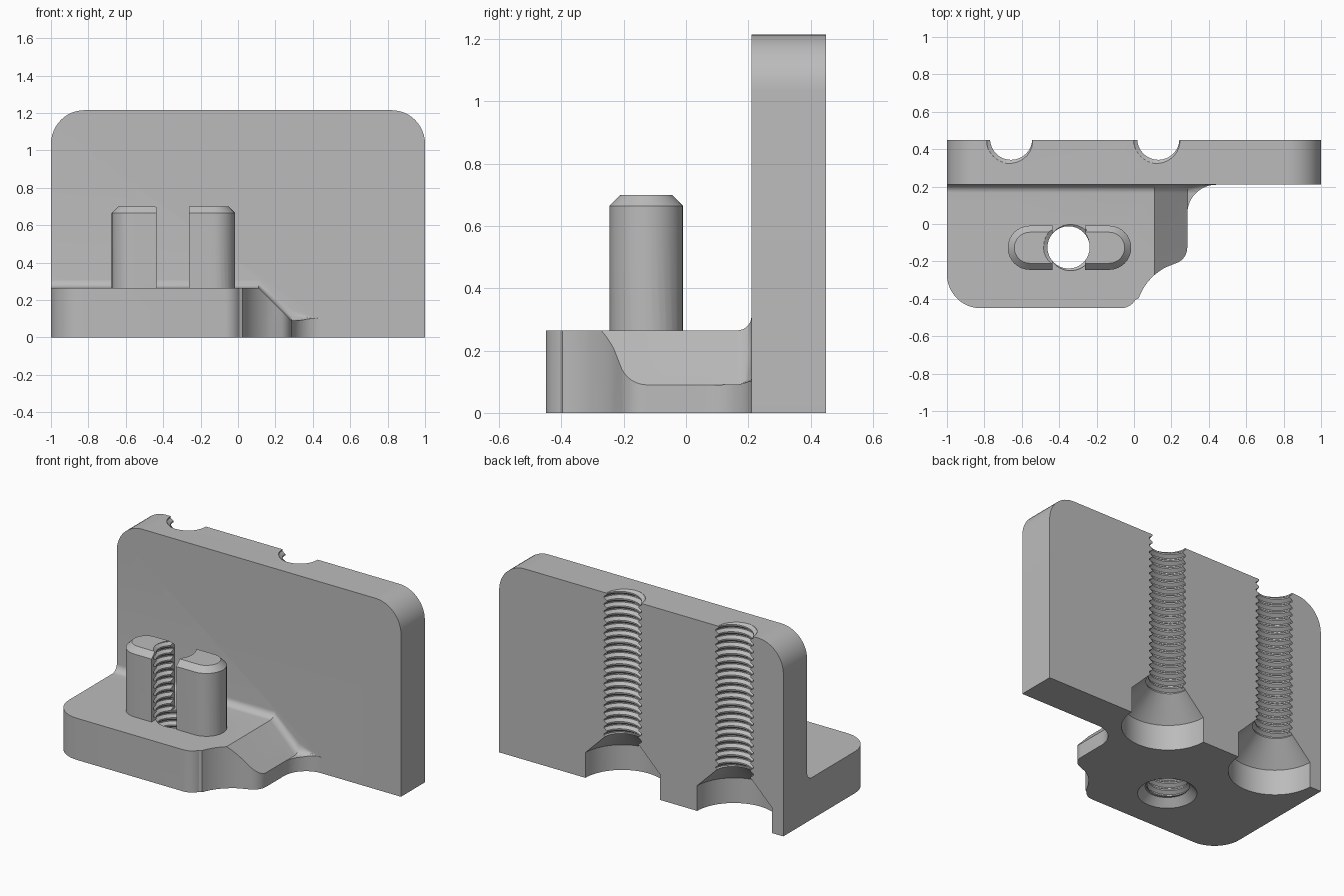
import bpy, bmesh
from math import pi, cos, sin, radians

if "Cube" in bpy.data.objects:
    bpy.data.objects.remove(bpy.data.objects["Cube"], do_unlink=True)

grey = bpy.data.materials.new("plain grey")
grey.use_nodes = True
grey.diffuse_color = (0.5, 0.5, 0.5, 1)
grey.node_tree.nodes["Principled BSDF"].inputs["Base Color"].default_value = (0.5, 0.5, 0.5, 1)


def finish(bm, name):
    bmesh.ops.triangulate(bm, faces=[f for f in bm.faces if len(f.verts) == 4])
    bmesh.ops.recalc_face_normals(bm, faces=bm.faces)
    mesh = bpy.data.meshes.new(name)
    bm.to_mesh(mesh)
    bm.free()
    mesh.materials.append(grey)
    obj = bpy.data.objects.new(name, mesh)
    bpy.context.collection.objects.link(obj)
    return obj


def loft(name, rings):
    """Closed solid through matching rings of points."""
    bm = bmesh.new()
    loops = [[bm.verts.new(p) for p in ring] for ring in rings]
    n = len(loops[0])
    for a, b in zip(loops, loops[1:]):
        for i in range(n):
            j = (i + 1) % n
            bm.faces.new((a[i], a[j], b[j], b[i]))
    bm.faces.new(loops[0])
    bm.faces.new(loops[-1])
    return finish(bm, name)


def arc(cx, cy, r, start, end, steps=12):
    angles = [radians(start + (end - start) * i / steps) for i in range(steps + 1)]
    return [(cx + r * cos(a), cy + r * sin(a)) for a in angles]


def lathe(name, x, y, profile, sides=64):
    """Stack of circles from (radius, height) pairs."""
    return loft(name, [[(px, py, z) for px, py in arc(x, y, r, 0, 360, sides)[:-1]]
                       for r, z in profile])


def thread(name, x, y, z0, z1, pitch=0.046, minor=0.113, major=0.134, sides=32):
    """Solid helical screw shape used to tap a hole."""
    tooth = [(0, minor), (0.2, minor), (0.52, major), (0.68, major)]
    t = len(tooth)
    turns = int((z1 - z0) / pitch)
    bm = bmesh.new()
    verts = {}
    for i in range(turns * t + t + 1):
        for j in range(sides):
            frac, r = tooth[i % t]
            z = z0 + pitch * (i // t + frac + j / sides)
            a = 2 * pi * j / sides
            verts[i, j] = bm.verts.new((x + r * cos(a), y + r * sin(a), z))

    def at(i, j):
        return verts[i + t, 0] if j == sides else verts[i, j]

    for i in range(turns * t):
        for j in range(sides):
            bm.faces.new((at(i, j), at(i, j + 1), at(i + 1, j + 1), at(i + 1, j)))
    # Close each end with a fan around the axis
    for i in (0, turns * t):
        rim = [at(i, j) for j in range(sides)] + [verts[i + k, 0] for k in range(t, 0, -1)]
        hub = bm.verts.new((x, y, z0 + pitch * (i / t + 0.5)))
        for a, b in zip(rim, rim[1:] + rim[:1]):
            bm.faces.new((a, b, hub))
    # Drop unused points past the last turn
    bmesh.ops.delete(bm, geom=[v for v in bm.verts if not v.link_faces], context='VERTS')
    return finish(bm, name)


def combine(target, tool, operation):
    tool.hide_render = True
    mod = target.modifiers.new(operation.lower(), 'BOOLEAN')
    mod.operation = operation
    mod.solver = 'EXACT'
    mod.object = tool
    bpy.context.view_layer.objects.active = target
    bpy.ops.object.modifier_apply(modifier=mod.name)
    bpy.data.objects.remove(tool, do_unlink=True)


# Upright plate with rounded top corners
front, back, top = 0.21, 0.45, 1.215
r = 0.18
outline = [(-1, 0), (1, 0)] + arc(1 - r, top - r, r, 0, 90) + arc(r - 1, top - r, r, 90, 180)
bracket = loft("bracket", [[(x, y, z) for x, z in outline] for y in (front, back)])

# Foot outline: rounded left corner, curved right flank, concave neck at the plate
foot_top = 0.265
outline = ([(-1, 0.3)] + arc(r - 1, r - back, r, 180, 270)
           + arc(-0.07, -0.36, 0.09, 270, 330, 8)
           + arc(0.31, -0.5, 0.303, 160, 118, 12)
           + arc(0.195, -0.125, 0.09, -64, 0, 8)
           + arc(0.44, 0.055, 0.155, 180, 90) + [(0.44, 0.3)])
foot = loft("foot", [[(x, y, z) for x, y in outline] for z in (0, 0.4)])

# Foot's upper surface: flat, then a ramp, with a fillet against the plate
stations = [(-1.2, foot_top, 0.31), (0.11, foot_top, 0.31), (0.2, 0.175, 0.225),
            (0.285, 0.09, 0.155), (0.36, 0.092, 0.12), (0.44, 0.095, 0.1), (0.6, 0.095, 0.1)]
sections = []
for x, low, high in stations:
    fillet = [(x, front - 0.045 + 0.045 * sin(a), low + (high - low) * (1 - cos(a)))
              for a in (pi / 2 * i / 8 for i in range(9))]
    sections.append([(x, -0.6, -0.2), (x, -0.6, low)] + fillet
                    + [(x, 0.4, high), (x, 0.4, -0.2)])
combine(foot, loft("foot_envelope", sections), 'INTERSECT')
combine(bracket, foot, 'UNION')

# Split post: a slot-shaped pillar with chamfered top and a gap through the middle
hole_x, hole_y = -0.35, -0.125


def pillar_ring(radius, z):
    shape = (arc(-0.133, -0.127, radius, -90, 90, 16)
             + arc(-0.557, -0.127, radius, 90, 270, 16))
    return [(x, y, z) for x, y in shape]


posts = loft("posts", [pillar_ring(0.118, 0.2), pillar_ring(0.118, 0.665),
                       pillar_ring(0.083, 0.7)])
gap = [(-0.437, -0.4), (-0.262, -0.4), (-0.262, 0.15), (-0.437, 0.15)]
combine(posts, loft("gap_cutter", [[(x, y, z) for x, y in gap] for z in (0, 1)]), 'DIFFERENCE')
combine(bracket, posts, 'UNION')

# Tapped hole through the foot and between the posts
combine(bracket, thread("foot_thread", hole_x, hole_y, -0.13, 0.9), 'DIFFERENCE')
combine(bracket, lathe("foot_countersink", hole_x, hole_y,
                       [(0.168, -0.1), (0.168, 0.0), (0.125, 0.045)]), 'DIFFERENCE')

# Two half-open tapped channels in the back with wide conical recesses below
for x in (-0.657, 0.13):
    combine(bracket, thread("channel_thread", x, 0.456, 0.1, 1.4), 'DIFFERENCE')
    combine(bracket, lathe("channel_recess", x, 0.456,
                           [(0.264, -0.1), (0.264, 0.16), (0.12, 0.304)]), 'DIFFERENCE')

# Smooth curved areas, keep edges crisp
bpy.ops.object.select_all(action='DESELECT')
bracket.select_set(True)
bpy.context.view_layer.objects.active = bracket
bpy.ops.object.shade_smooth_by_angle(angle=radians(25))
